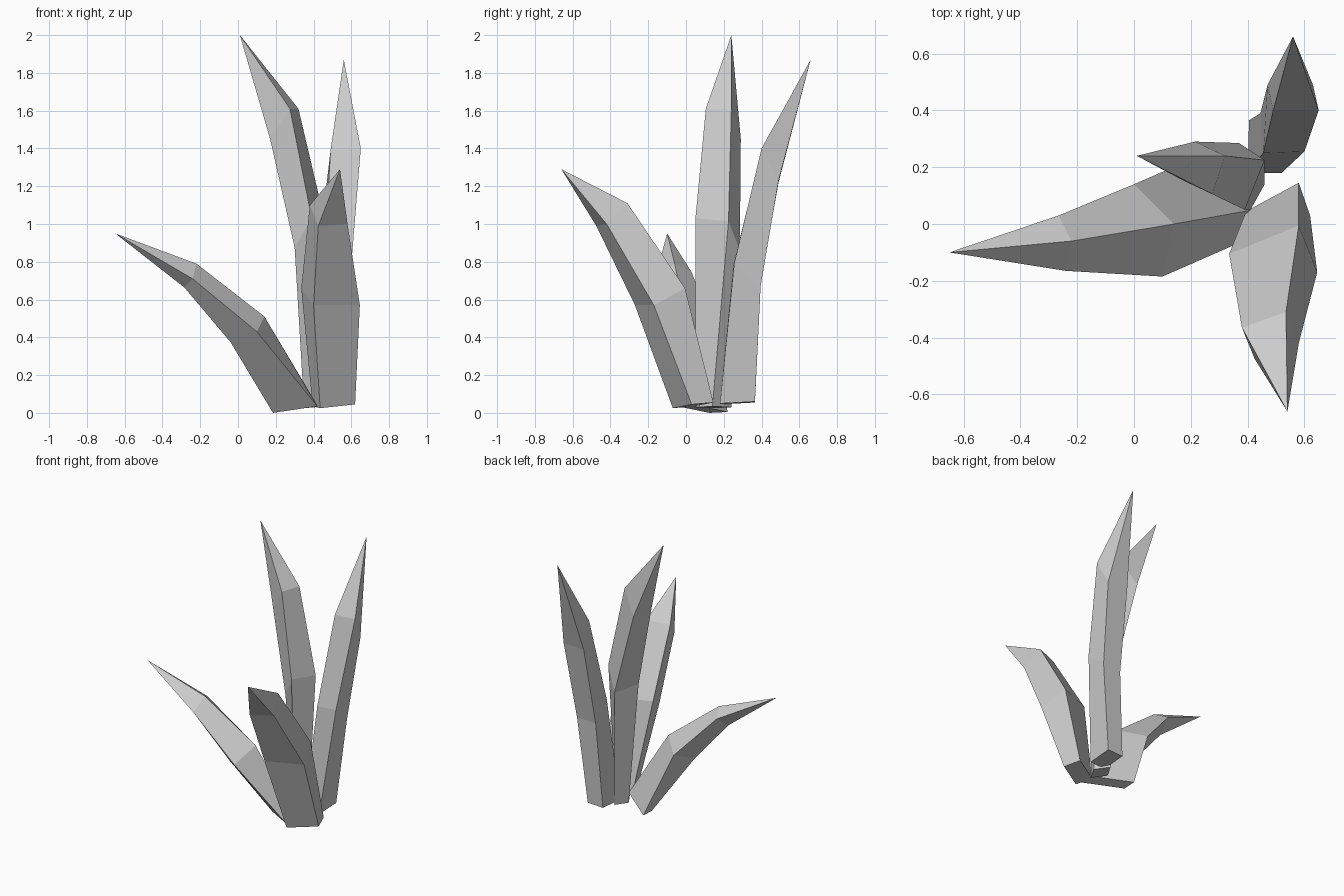
import bpy, bmesh
from mathutils import Vector


def leaf(name, rings, tip):
    """Four-sided blade: each ring is three neighbouring corners of a parallelogram."""
    bm = bmesh.new()
    loops = []
    for ring in rings:
        a, b, c = (Vector(p) for p in ring)
        loops.append([bm.verts.new(p) for p in (a, b, c, a + c - b)])
    point = bm.verts.new(tip)
    bm.faces.new(loops[0])
    for low, high in zip(loops, loops[1:]):
        for i in range(4):
            j = (i + 1) % 4
            bm.faces.new((low[i], low[j], high[j], high[i]))
    for i in range(4):
        bm.faces.new((loops[-1][i], loops[-1][(i + 1) % 4], point))
    bmesh.ops.recalc_face_normals(bm, faces=bm.faces)
    mesh = bpy.data.meshes.new(name)
    bm.to_mesh(mesh)
    bm.free()
    bpy.context.collection.objects.link(bpy.data.objects.new(name, mesh))


# low leaf arching to the left
leaf("left_leaf", [
    ((.42, -.045, .035), (.42, .05, .04), (.185, .22, .005)),
    ((.10, -.185, .43), (.14, 0, .51), (0, .14, .455)),
    ((-.24, -.165, .71), (-.22, -.06, .79), (-.265, .03, .745)),
], (-.65, -.10, .95))

# leaf bending toward the front
leaf("front_leaf", [
    ((.435, -.07, .025), (.62, .03, .045), (.58, .145, .055)),
    ((.40, -.27, .57), (.645, -.17, .57), (.58, -.005, .66)),
    ((.425, -.475, .99), (.58, -.42, 1.0), (.535, -.31, 1.11)),
], (.54, -.66, 1.29))

# tallest leaf in the middle
leaf("tall_leaf", [
    ((.41, .05, .03), (.46, .14, .035), (.40, .24, .03)),
    ((.39, .05, 1.03), (.46, .225, 1.015), (.37, .285, .86)),
    ((.275, .105, 1.61), (.32, .24, 1.61), (.215, .29, 1.45)),
], (.01, .24, 2.0))

# upright leaf leaning to the back
leaf("back_leaf", [
    ((.52, .18, .05), (.40, .18, .045), (.405, .365, .055)),
    ((.60, .255, .79), (.455, .25, .78), (.445, .39, .66)),
    ((.65, .40, 1.40), (.49, .40, 1.39), (.47, .49, 1.22)),
], (.56, .66, 1.87))
